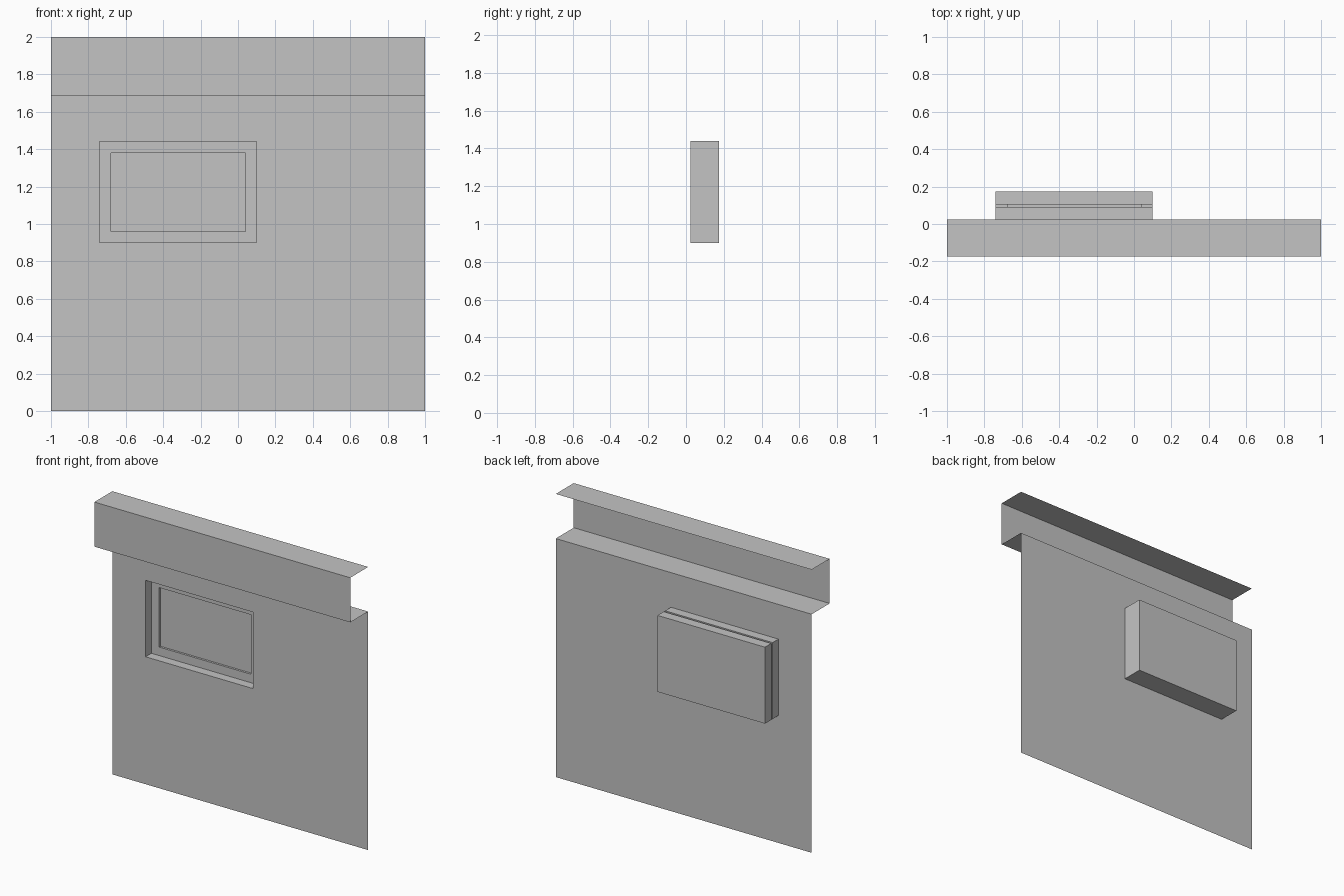
import bpy
import bmesh

cube = bpy.data.objects.get("Cube")
if cube:
    bpy.data.objects.remove(cube, do_unlink=True)

grey = bpy.data.materials.new("light_grey")
grey.use_nodes = True
grey.diffuse_color = (0.55, 0.55, 0.55, 1)
grey.node_tree.nodes["Principled BSDF"].inputs["Base Color"].default_value = (0.55, 0.55, 0.55, 1)

WALL, FASCIA, BACK = 0.025, -0.175, 0.175
FRAME, PANE = 0.09, 0.105
OUTER = (-0.74, 0.10, 0.90, 1.44)   # left, right, bottom, top
INNER = (-0.68, 0.04, 0.96, 1.38)
SHEET = (-1, 1, 0, 1.685)


def finish(name, bm):
    bmesh.ops.remove_doubles(bm, verts=bm.verts, dist=0.0005)
    bmesh.ops.recalc_face_normals(bm, faces=bm.faces)
    mesh = bpy.data.meshes.new(name)
    bm.to_mesh(mesh)
    bm.free()
    mesh.materials.append(grey)
    obj = bpy.data.objects.new(name, mesh)
    bpy.context.collection.objects.link(obj)
    return obj


def loop(bm, rect, y):
    x0, x1, z0, z1 = rect
    return [bm.verts.new((x, y, z)) for x, z in ((x0, z0), (x1, z0), (x1, z1), (x0, z1))]


def bridge(bm, a, b, sides=range(4)):
    # sides in order: bottom, right, top, left
    for i in sides:
        j = (i + 1) % 4
        bm.faces.new((a[i], a[j], b[j], b[i]))


# Wall sheet with the window opening
bm = bmesh.new()
bridge(bm, loop(bm, SHEET, WALL), loop(bm, OUTER, WALL))
finish("wall", bm)

# Projecting channel along the top of the wall
bm = bmesh.new()
profile = [(WALL, SHEET[3]), (FASCIA, SHEET[3]), (FASCIA, 2), (WALL, 2)]
rows = [[bm.verts.new((x, y, z)) for x in (-1, 1)] for y, z in profile]
for a, b in zip(rows, rows[1:]):
    bm.faces.new((a[0], a[1], b[1], b[0]))
finish("top_channel", bm)

# Window reveal, frame and recessed pane
bm = bmesh.new()
steps = [loop(bm, r, y) for r, y in
         ((OUTER, WALL), (OUTER, FRAME), (INNER, FRAME), (INNER, PANE))]
for a, b in zip(steps, steps[1:]):
    bridge(bm, a, b)
bm.faces.new(steps[-1])
finish("window_frame", bm)

# Backing box behind the window, joined flush at the bottom and right
bm = bmesh.new()
front, back = loop(bm, OUTER, PANE), loop(bm, OUTER, BACK)
bridge(bm, front, back)
bridge(bm, front, loop(bm, INNER, PANE))
bm.faces.new(back)
bridge(bm, loop(bm, OUTER, FRAME), front, (0, 1))
finish("window_backing", bm)
